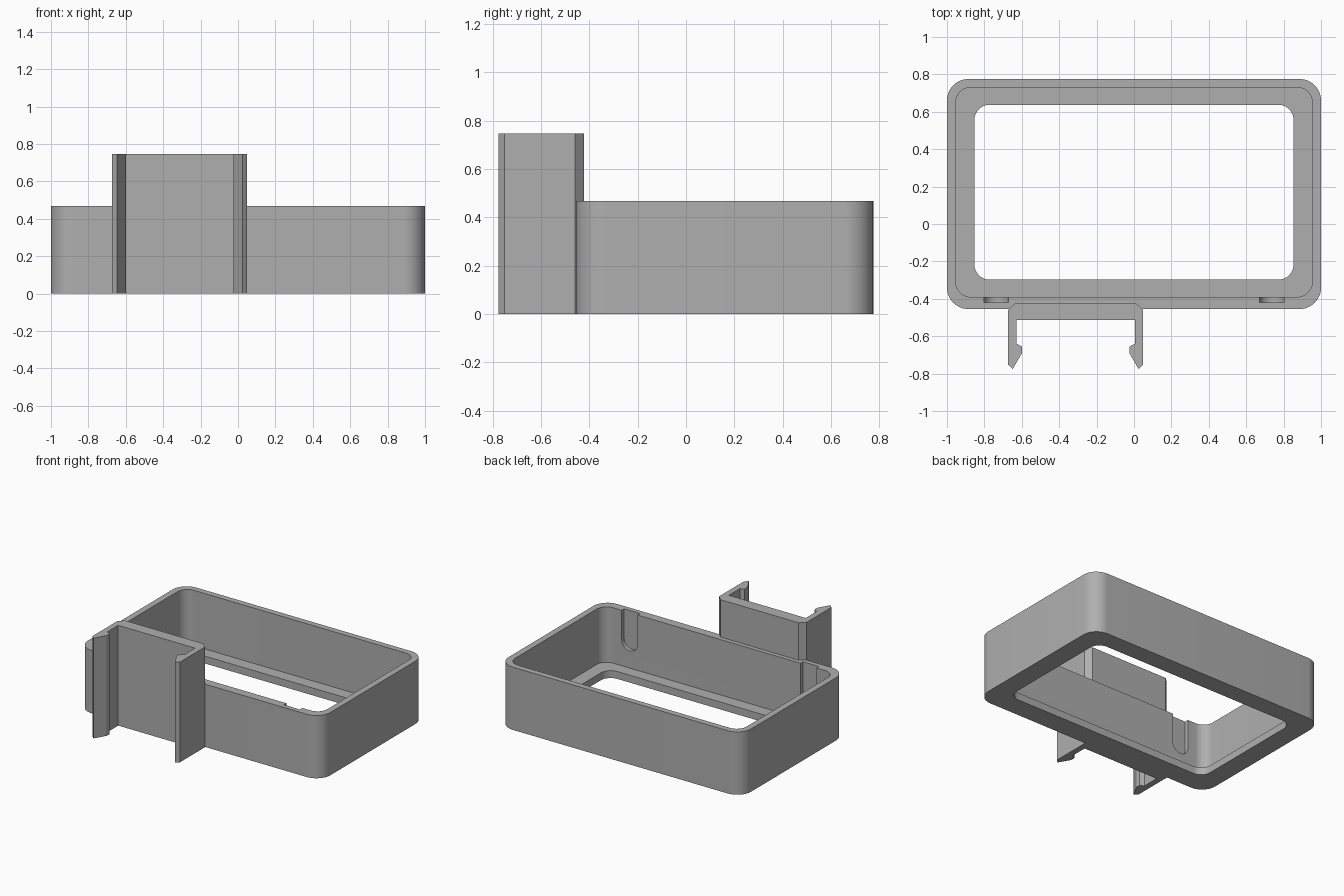
import bpy, bmesh
from math import sin, cos, pi, radians

if "Cube" in bpy.data.objects:
    bpy.data.objects.remove(bpy.data.objects["Cube"], do_unlink=True)

grey = bpy.data.materials.new("plain_grey")
grey.use_nodes = True
colour = (0.43, 0.43, 0.43, 1)
grey.diffuse_color = colour
grey.node_tree.nodes["Principled BSDF"].inputs["Base Color"].default_value = colour


def prism(name, outline, low, high, axis="z"):
    """Extrude a closed 2D outline along z, or along y for an xz outline."""
    bm = bmesh.new()
    place = (lambda a, b, h: (a, b, h)) if axis == "z" else (lambda a, b, h: (a, h, b))
    base = bm.faces.new([bm.verts.new(place(a, b, low)) for a, b in outline])
    top = bmesh.ops.extrude_face_region(bm, geom=[base])["geom"]
    shift = (0, 0, high - low) if axis == "z" else (0, high - low, 0)
    bmesh.ops.translate(bm, vec=shift, verts=[g for g in top if isinstance(g, bmesh.types.BMVert)])
    bmesh.ops.recalc_face_normals(bm, faces=bm.faces)
    mesh = bpy.data.meshes.new(name)
    bm.to_mesh(mesh)
    bm.free()
    mesh.materials.append(grey)
    obj = bpy.data.objects.new(name, mesh)
    bpy.context.collection.objects.link(obj)
    return obj


def rounded_rect(half_x, y0, y1, r, steps=12):
    corners = [(half_x - r, y1 - r), (r - half_x, y1 - r), (r - half_x, y0 + r), (half_x - r, y0 + r)]
    return [(cx + r * cos((k + i / steps) * pi / 2), cy + r * sin((k + i / steps) * pi / 2))
            for k, (cx, cy) in enumerate(corners) for i in range(steps + 1)]


def combine(target, tool, operation):
    mod = target.modifiers.new(operation.lower(), "BOOLEAN")
    mod.operation, mod.object, mod.solver = operation, tool, "EXACT"
    bpy.context.view_layer.objects.active = target
    bpy.ops.object.modifier_apply(modifier=mod.name)
    bpy.data.objects.remove(tool, do_unlink=True)


# Open tray with a floor ledge around a large opening
frame = prism("frame_with_clip", rounded_rect(1.0, -0.455, 0.775, 0.115), 0, 0.468)
combine(frame, prism("cavity", rounded_rect(0.953, -0.39, 0.73, 0.08), 0.055, 0.6), "DIFFERENCE")
combine(frame, prism("opening", rounded_rect(0.853, -0.297, 0.637, 0.08), -0.1, 0.2), "DIFFERENCE")

# Round-bottomed slots inside the front wall
for x in (-0.737, 0.737):
    r = 0.066
    arc = [(x + r * cos(pi + pi * i / 16), 0.25 + r * sin(pi + pi * i / 16)) for i in range(17)]
    slot = prism("slot", arc + [(x + r, 0.6), (x - r, 0.6)], -0.419, -0.3, "y")
    combine(frame, slot, "DIFFERENCE")

# Snap clip: half profile as (distance from its centre, y), mirrored
half = [(0.322, -0.422), (0.361, -0.46), (0.361, -0.752), (0.336, -0.775), (0.287, -0.69),
        (0.287, -0.655), (0.317, -0.64), (0.317, -0.512)]
centre = -0.312
outline = [(centre + d, y) for d, y in half] + [(centre - d, y) for d, y in reversed(half)]
combine(frame, prism("clip", outline, 0, 0.747), "UNION")

# Smooth corners, sharp edges
bpy.ops.object.select_all(action="DESELECT")
frame.select_set(True)
bpy.context.view_layer.objects.active = frame
bpy.ops.object.shade_smooth_by_angle(angle=radians(25))
